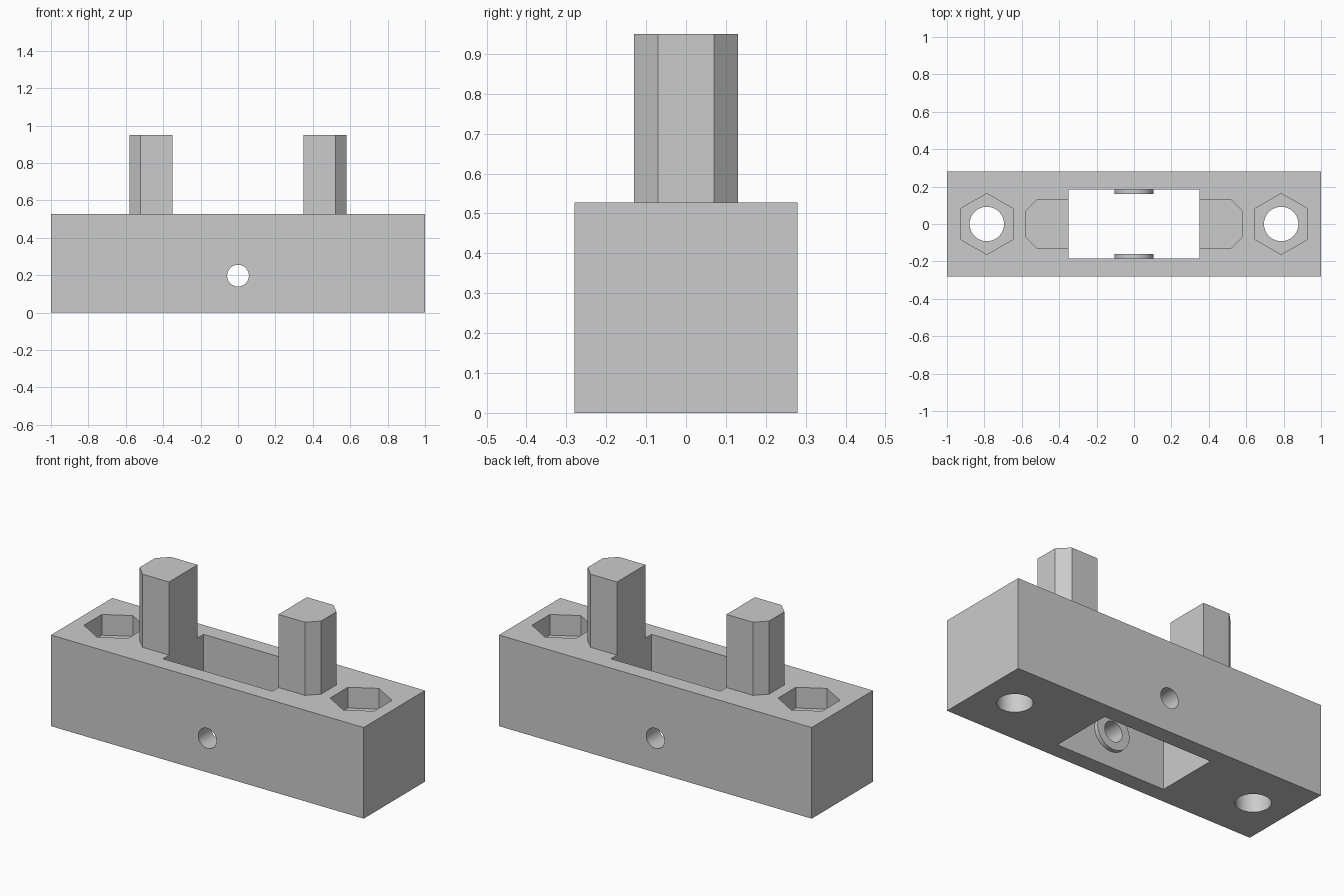
import bpy
import bmesh
import math
from mathutils import Matrix, Vector

cube = bpy.data.objects.get("Cube")
if cube:
    bpy.data.objects.remove(cube, do_unlink=True)

# Main dimensions
HALF_L, HALF_W, HEIGHT = 1.0, 0.28, 0.527
SLOT_X, SLOT_Y = 0.35, 0.185
POST_TOP = 0.95
BOLT_X, BOLT_R, NUT_R, NUT_DEPTH = 0.787, 0.092, 0.163, 0.12
BORE_Z, BORE_R, BOSS_R, BOSS_T = 0.197, 0.058, 0.105, 0.024

# Single grey plastic
grey = bpy.data.materials.new("grey_plastic")
GREY = (0.6, 0.6, 0.6, 1)
grey.use_nodes = True
grey.diffuse_color = GREY
grey.node_tree.nodes["Principled BSDF"].inputs["Base Color"].default_value = GREY


def add_object(name, bm):
    bmesh.ops.recalc_face_normals(bm, faces=bm.faces)
    mesh = bpy.data.meshes.new(name)
    bm.to_mesh(mesh)
    bm.free()
    mesh.materials.append(grey)
    obj = bpy.data.objects.new(name, mesh)
    bpy.context.collection.objects.link(obj)
    return obj


def prism(name, outline, z0, z1):
    """Extrude a flat outline from z0 up to z1."""
    bm = bmesh.new()
    face = bm.faces.new([bm.verts.new((x, y, z0)) for x, y in outline])
    top = bmesh.ops.extrude_face_region(bm, geom=[face])["geom"]
    bmesh.ops.translate(bm, vec=Vector((0, 0, z1 - z0)),
                        verts=[v for v in top if isinstance(v, bmesh.types.BMVert)])
    return add_object(name, bm)


def box(name, hx, hy, z0, z1):
    return prism(name, [(-hx, -hy), (hx, -hy), (hx, hy), (-hx, hy)], z0, z1)


def polygon(cx, radius, sides):
    """Regular outline with one corner pointing along +y."""
    return [(cx + radius * math.sin(math.tau * i / sides),
             radius * math.cos(math.tau * i / sides)) for i in range(sides)]


def cross_rod(name, radius, y0, y1):
    """Round rod running along y at the bore height."""
    rod = prism(name, polygon(0, radius, 64), y0, y1)
    rod.data.transform(Matrix.Translation((0, 0, BORE_Z)) @ Matrix.Rotation(-math.pi / 2, 4, 'X'))
    return rod


def combine(target, tool, operation):
    """Apply one boolean to the target and discard the tool."""
    mod = target.modifiers.new("combine", 'BOOLEAN')
    mod.operation, mod.solver, mod.object = operation, 'EXACT', tool
    bpy.context.view_layer.update()
    depsgraph = bpy.context.evaluated_depsgraph_get()
    mesh = bpy.data.meshes.new_from_object(target.evaluated_get(depsgraph))
    target.modifiers.clear()
    target.data = mesh
    bpy.data.objects.remove(tool, do_unlink=True)


# Base block with its central window
base = box("base_block", HALF_L, HALF_W, 0, HEIGHT)
combine(base, box("window_cutter", SLOT_X, SLOT_Y, -0.1, HEIGHT + 0.1), 'DIFFERENCE')

# Round bosses on the inside walls, then the cross bore
for side in (-1, 1):
    ends = sorted((side * (SLOT_Y - BOSS_T), side * (SLOT_Y + 0.03)))
    combine(base, cross_rod("boss", BOSS_R, *ends), 'UNION')
combine(base, cross_rod("bore_cutter", BORE_R, -0.5, 0.5), 'DIFFERENCE')

# Bolt holes with hexagonal nut pockets at both ends
for side in (-1, 1):
    cx = side * BOLT_X
    combine(base, prism("bolt_cutter", polygon(cx, BOLT_R, 64), -0.1, HEIGHT + 0.1), 'DIFFERENCE')
    combine(base, prism("nut_cutter", polygon(cx, NUT_R, 6), HEIGHT - NUT_DEPTH, HEIGHT + 0.1), 'DIFFERENCE')

# Upright posts with chamfered outer corners
POST = [(0.35, -0.13), (0.52, -0.13), (0.58, -0.07),
        (0.58, 0.07), (0.52, 0.13), (0.35, 0.13)]
for name, side in (("left_post", 1), ("right_post", -1)):
    prism(name, [(side * x, y) for x, y in POST], HEIGHT, POST_TOP)

# Smooth the round holes while keeping edges crisp
bpy.ops.object.select_all(action='DESELECT')
base.select_set(True)
bpy.context.view_layer.objects.active = base
bpy.ops.object.shade_smooth_by_angle(angle=math.radians(30))
